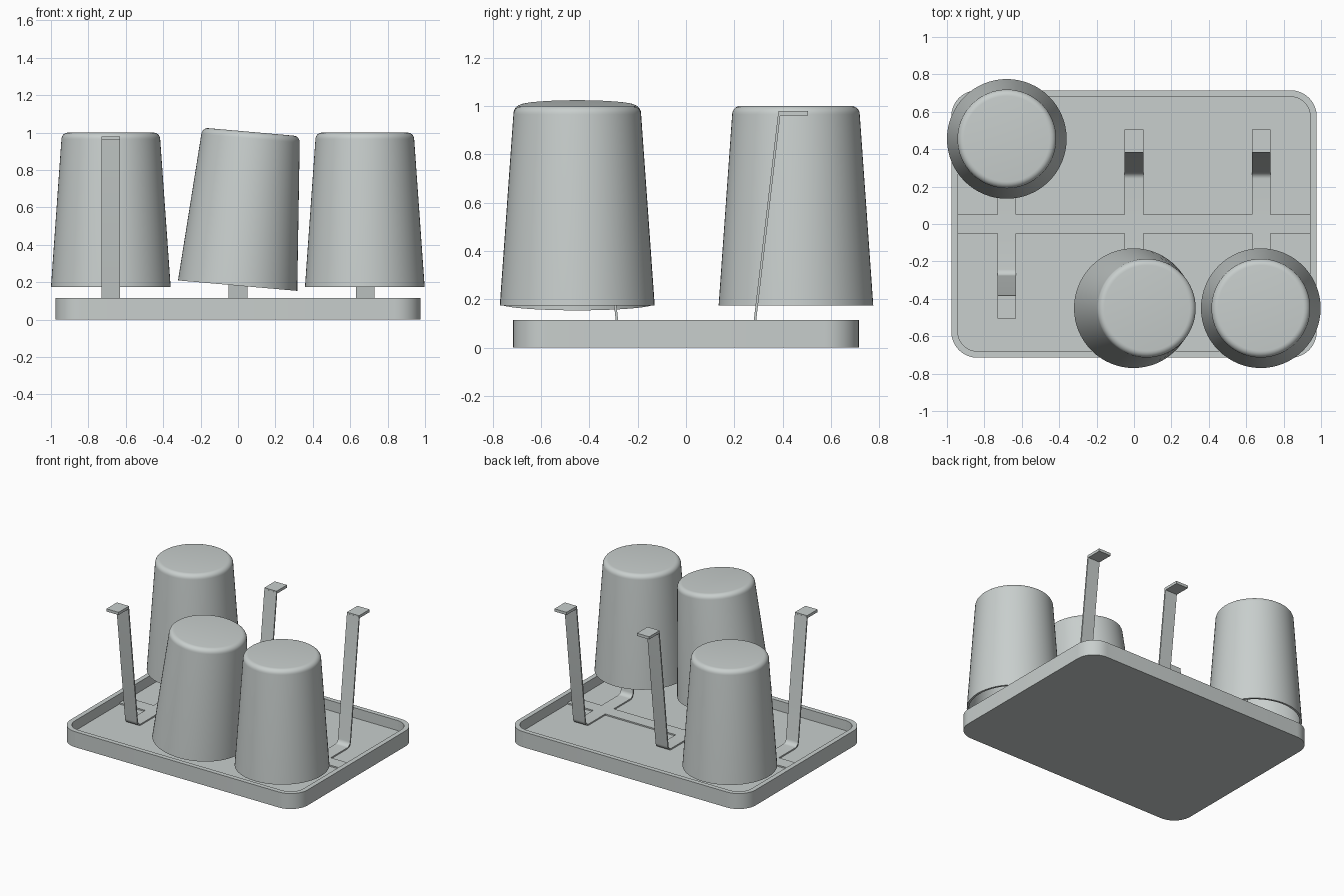
import bpy, bmesh, math
from mathutils import Vector

if "Cube" in bpy.data.objects:
    bpy.data.objects.remove(bpy.data.objects["Cube"])

steel = bpy.data.materials.new("pale_grey")
steel.diffuse_color = (0.58, 0.62, 0.61, 1)
steel.use_nodes = True
steel.node_tree.nodes["Principled BSDF"].inputs["Base Color"].default_value = steel.diffuse_color


def finish(name, bm, loc=(0, 0, 0), rot=(0, 0, 0)):
    """Turn a bmesh into a named object, smooth with sharp edges kept."""
    bmesh.ops.recalc_face_normals(bm, faces=bm.faces)
    me = bpy.data.meshes.new(name)
    bm.to_mesh(me)
    bm.free()
    me.materials.append(steel)
    for p in me.polygons:
        p.use_smooth = True
    me.set_sharp_from_angle(angle=math.radians(30))
    ob = bpy.data.objects.new(name, me)
    ob.location, ob.rotation_euler = loc, rot
    bpy.context.collection.objects.link(ob)
    return ob


def box(name, x0, x1, y0, y1, z0, z1):
    bm = bmesh.new()
    bmesh.ops.create_cube(bm, size=1)
    for v in bm.verts:
        v.co = ((x0 + x1) / 2 + v.co.x * (x1 - x0),
                (y0 + y1) / 2 + v.co.y * (y1 - y0),
                (z0 + z1) / 2 + v.co.z * (z1 - z0))
    return finish(name, bm)


def bridge(bm, a, b):
    n = len(a)
    for i in range(n):
        bm.faces.new((a[i], a[(i + 1) % n], b[(i + 1) % n], b[i]))


def rounded_loop(bm, hx, hy, r, z, seg=10):
    """Ring of vertices around a rounded rectangle."""
    ring = []
    for k, (sx, sy) in enumerate([(1, 1), (-1, 1), (-1, -1), (1, -1)]):
        for i in range(seg + 1):
            a = math.pi / 2 * (k + i / seg)
            ring.append(bm.verts.new((sx * (hx - r) + r * math.cos(a),
                                      sy * (hy - r) + r * math.sin(a), z)))
    return ring


HX, HY, RIM, TOP, FLOOR = 0.977, 0.715, 0.035, 0.115, 0.04

# tray: rounded outer wall, flat rim, recessed floor
bm = bmesh.new()
loops = [rounded_loop(bm, HX, HY, 0.14, 0),
         rounded_loop(bm, HX, HY, 0.14, TOP),
         rounded_loop(bm, HX - RIM, HY - RIM, 0.105, TOP),
         rounded_loop(bm, HX - RIM, HY - RIM, 0.105, FLOOR)]
for a, b in zip(loops, loops[1:]):
    bridge(bm, a, b)
bm.faces.new(loops[0])
bm.faces.new(loops[-1])
finish("tray", bm)

# centre rail lying on the floor
T = 0.01
box("centre_rail", -HX + RIM, HX - RIM, -0.05, 0.05, FLOOR, FLOOR + T)


def prong(name, x, side):
    """Bent flat strip: along the floor, round the bend, leaning upward."""
    lean, r, y0 = math.radians(83.3), 0.04, 0.242
    zc = FLOOR + T / 2 + r
    path = [(0.05, FLOOR + T / 2, 0.0)]
    for i in range(9):
        t = lean * i / 8
        path.append((y0 + r * math.sin(t), zc - r * math.cos(t), t))
    length = (0.97 - path[-1][1]) / math.sin(lean)
    path.append((path[-1][0] + length * math.cos(lean), 0.97, lean))
    bm = bmesh.new()
    rings = []
    for y, z, t in path:
        n = Vector((-math.sin(t), math.cos(t))) * T / 2
        rings.append([bm.verts.new((x + sx * 0.05, side * (y + s * n.x), z + s * n.y))
                      for sx, s in [(-1, -1), (1, -1), (1, 1), (-1, 1)]])
    for a, b in zip(rings, rings[1:]):
        bridge(bm, a, b)
    bm.faces.new(rings[0])
    bm.faces.new(rings[-1])
    finish(name, bm)


# six prongs, each with a flat tab on top
for side, label in [(-1, "front"), (1, "back")]:
    for x, place in [(-0.68, "left"), (0, "middle"), (0.68, "right")]:
        prong(f"{label}_{place}_prong", x, side)
        ya, yb = sorted((side * 0.382, side * 0.505))
        box(f"{label}_{place}_tab", x - 0.05, x + 0.05, ya, yb, 0.96, 0.98)


def cup(name, loc, tilt=0, n=64):
    """Upside-down tapered tumbler, hollow and open below."""
    h, w, f = 0.825, 0.015, 0.035
    arc = [math.pi / 2 * i / 6 for i in range(7)]
    prof = [(0.32 - w, 0), (0.32, 0)]
    prof += [(0.264 - f + f * math.cos(a), h - f + f * math.sin(a)) for a in arc]
    fi = f - w
    inner = [(0.264 - f + fi * math.cos(a), h - f + fi * math.sin(a)) for a in arc]
    bm = bmesh.new()

    def ring(r, z):
        return [bm.verts.new((r * math.cos(2 * math.pi * i / n),
                              r * math.sin(2 * math.pi * i / n), z)) for i in range(n)]
    out = [ring(*p) for p in prof]
    ins = [out[0]] + [ring(*p) for p in inner]
    for rings in (out, ins):
        for a, b in zip(rings, rings[1:]):
            bridge(bm, a, b)
        bm.faces.new(rings[-1])
    finish(name, bm, loc, (0, tilt, 0))


cup("back_left_cup", (-0.68, 0.455, 0.175))
cup("front_right_cup", (0.678, -0.45, 0.175))
cup("tilted_middle_cup", (-0.002, -0.45, 0.182), math.radians(5))
